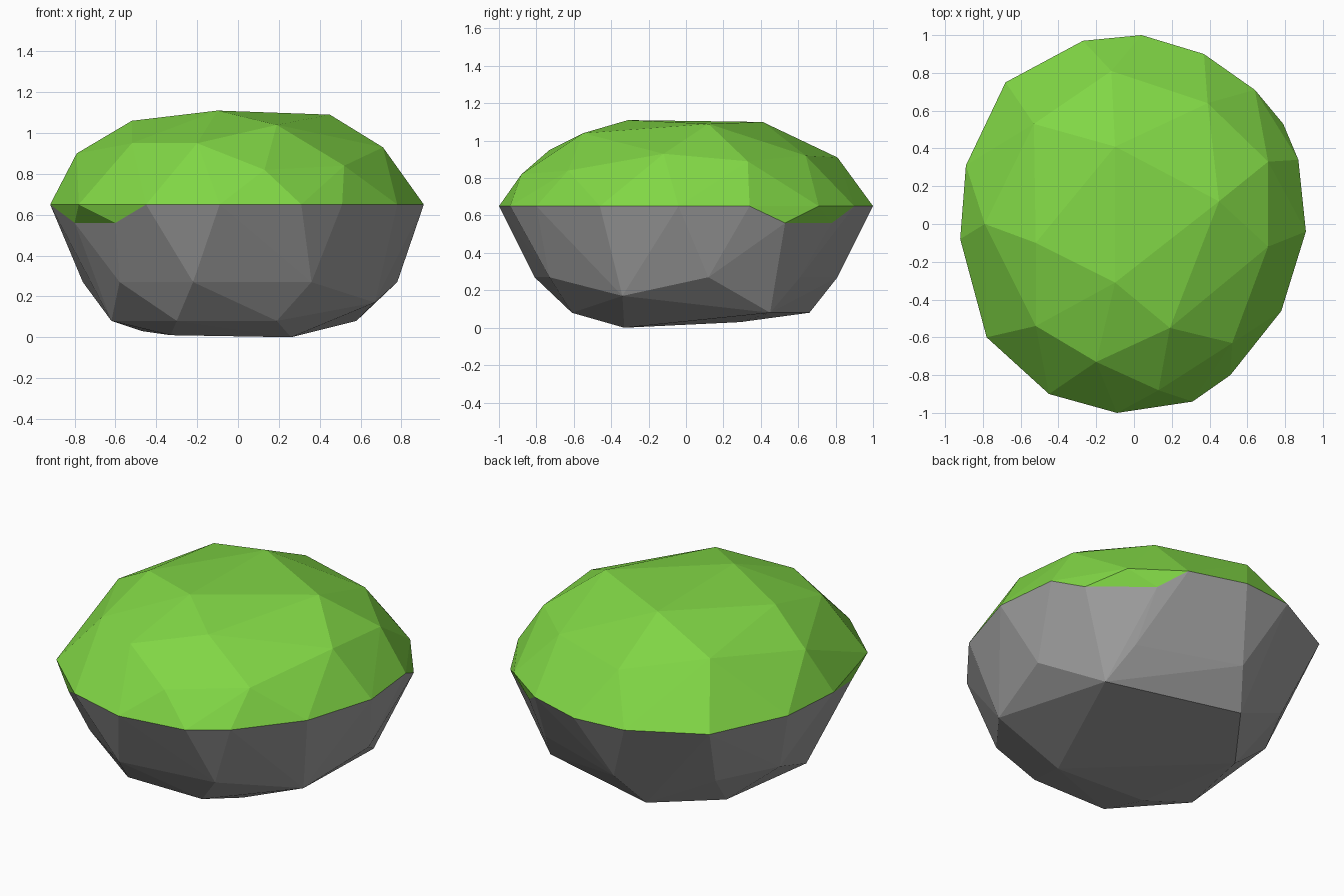
import bpy
import bmesh

RIM_HEIGHT = 0.65

default_cube = bpy.data.objects.get("Cube")
if default_cube:
    bpy.data.objects.remove(default_cube, do_unlink=True)


def make_material(name, red, green, blue):
    material = bpy.data.materials.new(name)
    material.use_nodes = True
    colour = (red, green, blue, 1)
    material.diffuse_color = colour
    shader = material.node_tree.nodes["Principled BSDF"]
    shader.inputs["Base Color"].default_value = colour
    shader.inputs["Roughness"].default_value = 0.9
    return material


def at_height(outline, height):
    return [(x, y, height) for x, y in outline]


def make_faceted_shell(name, points, material, is_hidden):
    """Wrap the points in a flat-shaded hull and drop its buried faces."""
    bm = bmesh.new()
    for point in points:
        bm.verts.new(point)
    hull = bmesh.ops.convex_hull(bm, input=bm.verts[:])
    bmesh.ops.recalc_face_normals(bm, faces=bm.faces[:])
    bm.normal_update()
    buried = [face for face in bm.faces if is_hidden(face)]
    bmesh.ops.delete(bm, geom=buried, context="FACES")
    loose = [vert for vert in bm.verts if not vert.link_faces]
    bmesh.ops.delete(bm, geom=loose, context="VERTS")
    mesh = bpy.data.meshes.new(name)
    bm.to_mesh(mesh)
    bm.free()
    mesh.materials.append(material)
    shell = bpy.data.objects.new(name, mesh)
    bpy.context.collection.objects.link(shell)
    return shell


grass_green = make_material("grass green", 0.22, 0.68, 0.06)
stone_grey = make_material("stone grey", 0.36, 0.36, 0.36)

# Rim shared by grass and stone, with two corners where the grass overhangs
shared_rim = at_height([
    (.04, 1), (.37, .9), (.87, .34), (.91, -.04), (.78, -.46),
    (.51, -.8), (.31, -.94), (-.09, -1), (-.45, -.9),
    (-.92, -.08), (-.89, .31), (-.68, .75), (-.27, .97)], RIM_HEIGHT)
overhang_corners = at_height([(.64, .71), (-.78, -.6)], RIM_HEIGHT)

# Lip below each overhang, where grass meets stone
lip = at_height([(.79, .53), (.49, .78), (-.8, -.42), (-.6, -.74)], .56)

# Grass cap from its shoulder up to the crown
shoulder = [
    (.13, -.88, .82), (.52, -.63, .84), (.71, -.12, .93), (.71, .33, .89),
    (.39, .64, .92), (-.12, .81, .91), (-.79, 0, .9),
    (-.2, -.73, .95), (-.52, -.54, .95), (-.53, .53, .98)]
crown = [
    (.19, -.55, 1.04), (-.52, -.1, 1.06), (-.1, -.31, 1.11),
    (.45, .12, 1.09), (-.1, .41, 1.1)]

# Stone sides and underside
stone_side = at_height([
    (.36, -.73), (-.22, -.81), (-.58, -.57), (-.76, .2), (-.58, .55),
    (-.09, .81), (.5, .61), (.78, .12)], .27)
stone_base = at_height([
    (-.3, -.61), (.19, -.61), (-.62, -.25), (.58, .45), (-.2, .66)], .08)
stone_foot = [
    (.67, -.34, .17), (.26, -.33, 0), (-.33, -.31, .01), (-.47, .29, .03)]

make_faceted_shell(
    "grass_cap", shared_rim + overhang_corners + lip + shoulder + crown,
    grass_green, lambda face: face.normal.z < -0.95)
make_faceted_shell(
    "stone_body", shared_rim + lip + stone_side + stone_base + stone_foot,
    stone_grey, lambda face: face.normal.z > 0.8)
